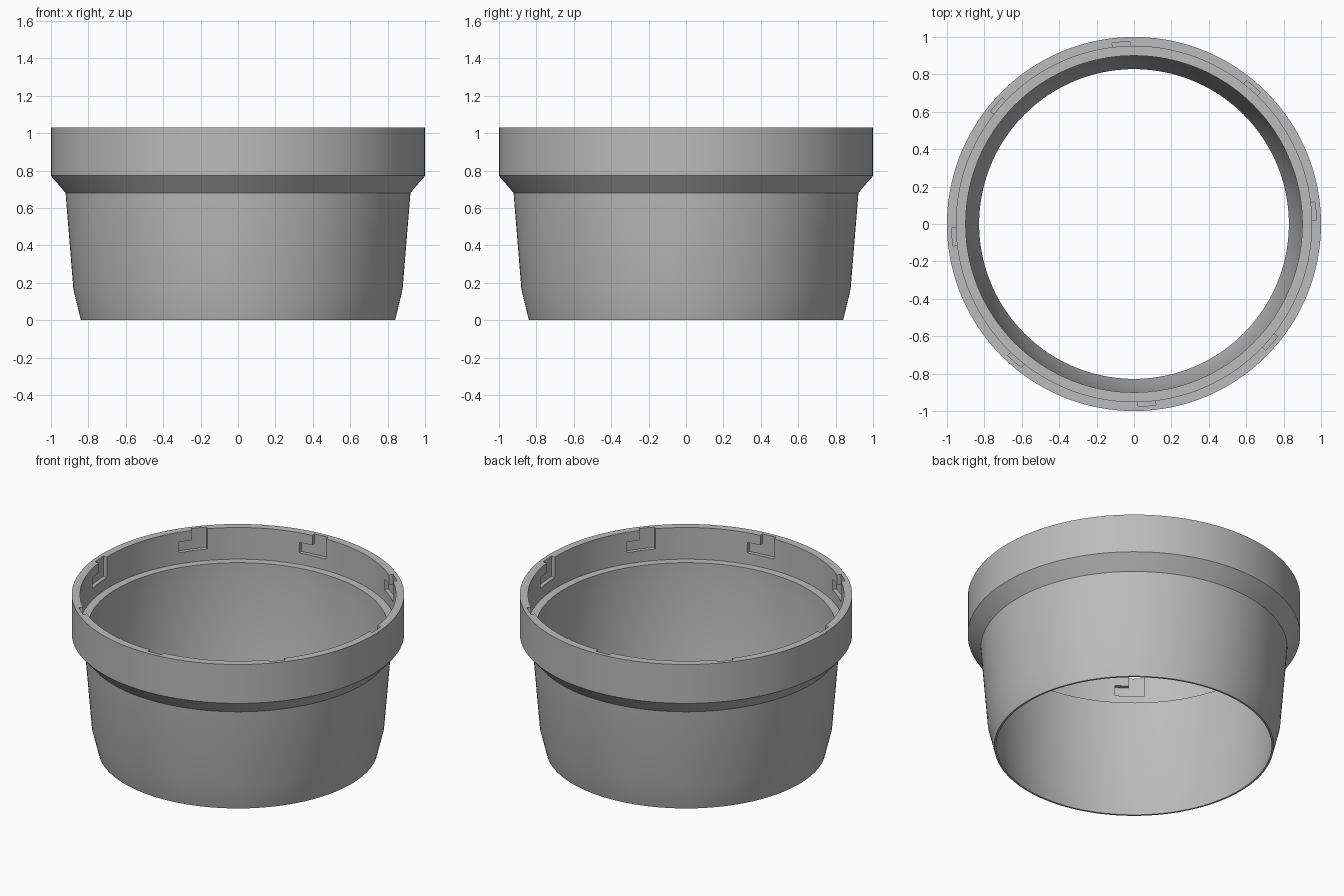
import bpy, bmesh, math

if "Cube" in bpy.data.objects:
    bpy.data.objects.remove(bpy.data.objects["Cube"])

SEG = 160
grey = bpy.data.materials.new("plain grey")
grey.diffuse_color = (0.5, 0.5, 0.5, 1)
grey.use_nodes = True
grey.node_tree.nodes["Principled BSDF"].inputs["Base Color"].default_value = grey.diffuse_color


def make_object(name, bm):
    bmesh.ops.recalc_face_normals(bm, faces=bm.faces)
    mesh = bpy.data.meshes.new(name)
    bm.to_mesh(mesh)
    bm.free()
    obj = bpy.data.objects.new(name, mesh)
    bpy.context.collection.objects.link(obj)
    return obj


def sweep(bm, profile, start, end, steps, closed):
    """Sweep a closed (radius, z) profile around z between two angles in degrees."""
    rings = []
    for i in range(steps + (0 if closed else 1)):
        a = math.radians(start + (end - start) * i / steps)
        rings.append([bm.verts.new((r * math.cos(a), r * math.sin(a), z)) for r, z in profile])
    n = len(profile)
    for i in range(steps):
        p, q = rings[i], rings[(i + 1) % len(rings)]
        for j in range(n):
            k = (j + 1) % n
            bm.faces.new((p[j], q[j], q[k], p[k]))
    if not closed:
        bm.faces.new(rings[0])
        bm.faces.new(rings[-1])


# open collar: tapered thin wall, flared shoulder, wide rim with inner ledge
bm = bmesh.new()
sweep(bm, [(0.84, 0), (0.88, 0.165), (0.922, 0.68), (1.0, 0.772), (1.0, 1.03),
           (0.95, 1.03), (0.95, 0.82), (0.90, 0.82), (0.90, 0.70),
           (0.866, 0.165), (0.828, 0)], 0, 360, SEG, True)
collar = make_object("collar", bm)
collar.data.materials.append(grey)


# eight L-shaped bayonet slots in the rim: vertical entry, then sideways leg
def cut_slots(name, a0, a1, z0, z1):
    bm = bmesh.new()
    for k in range(8):
        sweep(bm, [(0.93, z0), (0.975, z0), (0.975, z1), (0.93, z1)],
              45 * k + a0, 45 * k + a1, 4, False)
    cutter = make_object(name, bm)
    cutter.data.materials.append(grey)
    cutter.hide_render = True
    mod = collar.modifiers.new(name, 'BOOLEAN')
    mod.operation = 'DIFFERENCE'
    mod.solver = 'EXACT'
    mod.object = cutter
    bpy.context.view_layer.objects.active = collar
    bpy.ops.object.modifier_apply(modifier=name)
    bpy.data.objects.remove(cutter)


cut_slots("slot_entry", 1.2, 6.9, 0.895, 1.08)
cut_slots("slot_leg", 6.5, 12.0, 0.895, 0.965)

# smooth walls with crisp edges
bpy.ops.object.select_all(action='DESELECT')
collar.select_set(True)
bpy.context.view_layer.objects.active = collar
bpy.ops.object.shade_smooth_by_angle(angle=math.radians(30))
